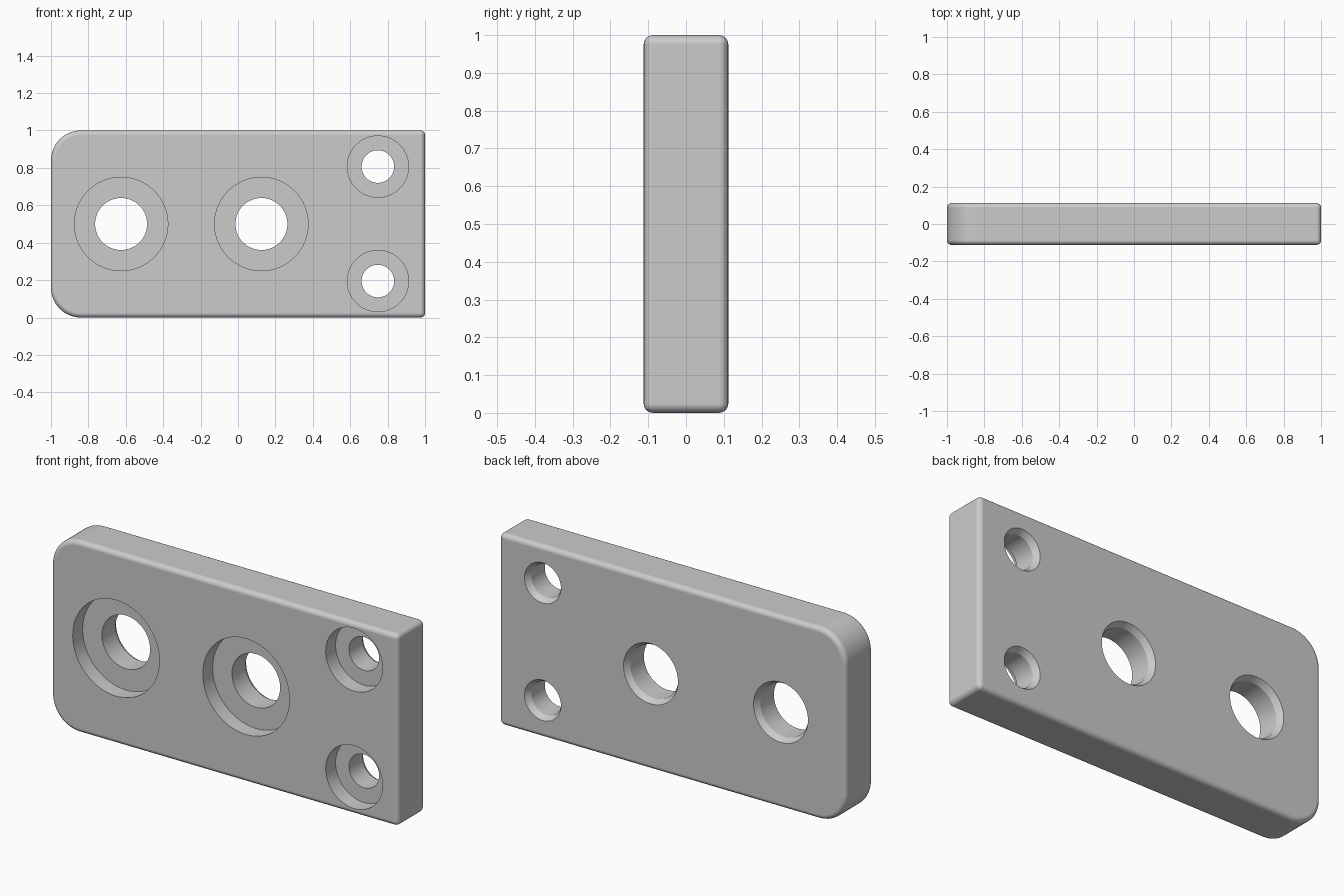
import bpy
import bmesh
from math import cos, sin, pi, radians

cube = bpy.data.objects.get("Cube")
if cube:
    bpy.data.objects.remove(cube, do_unlink=True)

HALF_T = 0.112      # half the plate thickness
CORNER = 0.16       # radius of the two large corners
FILLET = 0.025      # rounding of all outer edges
BORE_DEPTH = 0.082  # depth of the front counterbores

grey = bpy.data.materials.new("plain grey")
grey.use_nodes = True
color = (0.6, 0.6, 0.6, 1)
grey.diffuse_color = color
grey.node_tree.nodes["Principled BSDF"].inputs["Base Color"].default_value = color


def make_object(name, bm):
    bmesh.ops.recalc_face_normals(bm, faces=bm.faces)
    mesh = bpy.data.meshes.new(name)
    bm.to_mesh(mesh)
    bm.free()
    mesh.materials.append(grey)
    obj = bpy.data.objects.new(name, mesh)
    bpy.context.collection.objects.link(obj)
    return obj


def add_hole(bm, x, z, hole_r, bore_r, segments=64):
    """Stepped round cutter along y: counterbore, through hole, back chamfer."""
    floor = BORE_DEPTH - HALF_T
    profile = [(bore_r, -HALF_T - 0.1), (bore_r, floor), (hole_r, floor),
               (hole_r, HALF_T - 0.03), (hole_r + 0.018, HALF_T),
               (hole_r + 0.018, HALF_T + 0.1)]
    rings = []
    for r, y in profile:
        rings.append([bm.verts.new((x + r * cos(2 * pi * i / segments), y,
                                    z + r * sin(2 * pi * i / segments)))
                      for i in range(segments)])
    for a, b in zip(rings, rings[1:]):
        for i in range(segments):
            j = (i + 1) % segments
            bm.faces.new((a[i], a[j], b[j], b[i]))
    bm.faces.new(rings[0])
    bm.faces.new(rings[-1])


# Plate outline: square corners on the left side, large round ones on the right
outline = [(1, 0), (1, 1)]
steps = 16
for cz, start in ((1 - CORNER, pi / 2), (CORNER, pi)):
    for i in range(steps + 1):
        a = start + pi / 2 * i / steps
        outline.append((-1 + CORNER + CORNER * cos(a), cz + CORNER * sin(a)))
bm = bmesh.new()
face = bm.faces.new([bm.verts.new((x, -HALF_T, z)) for x, z in outline])
extruded = bmesh.ops.extrude_face_region(bm, geom=[face], use_keep_orig=True)
bmesh.ops.translate(bm, vec=(0, 2 * HALF_T, 0),
                    verts=[v for v in extruded["geom"] if isinstance(v, bmesh.types.BMVert)])
plate = make_object("mounting_plate", bm)

# Hole cutters: two large on the centre line, two small near the square end
bm = bmesh.new()
for x in (-0.625, 0.125):
    add_hole(bm, x, 0.5, 0.139, 0.25)
for z in (0.195, 0.807):
    add_hole(bm, 0.748, z, 0.087, 0.164)
cutter = make_object("hole_cutter", bm)
cutter.hide_render = True

# Round the outer edges, then cut the holes
bevel = plate.modifiers.new("edge_rounding", "BEVEL")
bevel.width = FILLET
bevel.segments = 5
bevel.limit_method = "ANGLE"
bevel.angle_limit = radians(40)
cut = plate.modifiers.new("holes", "BOOLEAN")
cut.operation = "DIFFERENCE"
cut.solver = "EXACT"
cut.object = cutter

bpy.ops.object.select_all(action="DESELECT")
plate.select_set(True)
bpy.context.view_layer.objects.active = plate
for name in ("edge_rounding", "holes"):
    bpy.ops.object.modifier_apply(modifier=name)
bpy.data.objects.remove(cutter, do_unlink=True)

# Smooth rounding with truly flat large faces
bpy.ops.object.shade_smooth_by_angle(angle=radians(25))
weighted = plate.modifiers.new("flat_faces", "WEIGHTED_NORMAL")
weighted.keep_sharp = True
weighted.weight = 100
